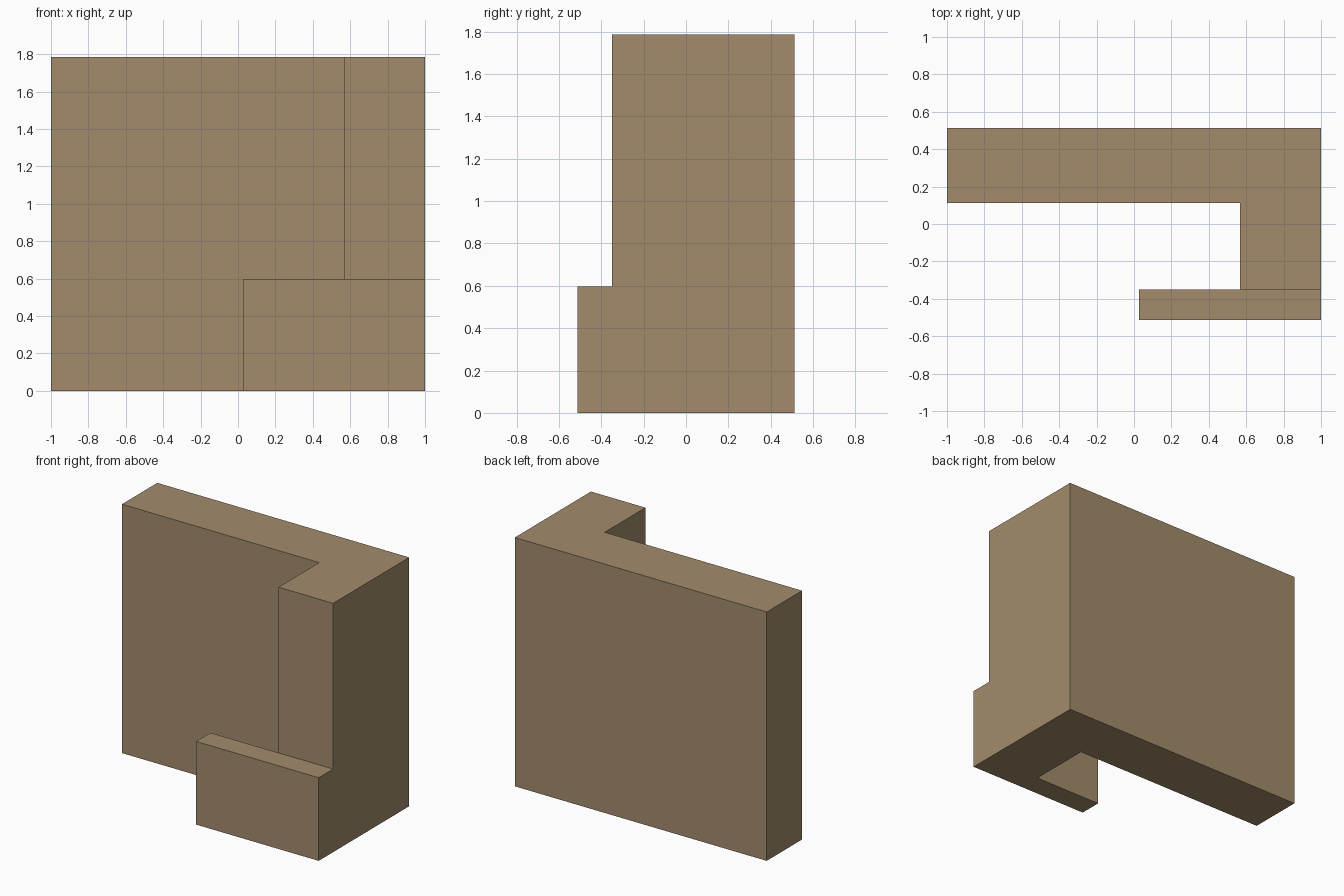
import bpy, bmesh
from mathutils import Vector

if "Cube" in bpy.data.objects:
    bpy.data.objects.remove(bpy.data.objects["Cube"])

TOP, LIP_TOP = 1.786, 0.597

tan = bpy.data.materials.new("tan")
tan.diffuse_color = (0.36, 0.26, 0.15, 1)
tan.use_nodes = True
tan.node_tree.nodes["Principled BSDF"].inputs["Base Color"].default_value = tan.diffuse_color

bm = bmesh.new()
points = {}


def footprint(outline):
    """Ground face whose corners are shared with neighbouring faces."""
    for p in outline:
        if p not in points:
            points[p] = bm.verts.new((*p, 0))
    return bm.faces.new([points[p] for p in outline])


def raise_faces(faces, height):
    """Extrude faces upward and return nothing but the moved geometry."""
    geom = bmesh.ops.extrude_face_region(bm, geom=faces)["geom"]
    verts = [g for g in geom if isinstance(g, bmesh.types.BMVert)]
    bmesh.ops.translate(bm, verts=verts, vec=Vector((0, 0, height)))
    return [g for g in geom if isinstance(g, bmesh.types.BMFace)]


# Back wall with side return, and the low front lip
wall = footprint([(-1, 0.112), (0.567, 0.112), (0.567, -0.35),
                  (1, -0.35), (1, 0.513), (-1, 0.513)])
lip = footprint([(0.027, -0.513), (1, -0.513), (1, -0.35),
                 (0.567, -0.35), (0.027, -0.35)])

# Raise both to lip height, then only the wall to full height
tops = raise_faces([wall, lip], LIP_TOP)
wall_top = max(tops, key=lambda f: f.calc_center_median().y)
raise_faces([wall_top], TOP - LIP_TOP)

# Merge coplanar faces
bmesh.ops.recalc_face_normals(bm, faces=bm.faces[:])
bmesh.ops.dissolve_limit(bm, angle_limit=0.01, verts=bm.verts[:], edges=bm.edges[:])
bmesh.ops.recalc_face_normals(bm, faces=bm.faces[:])

mesh = bpy.data.meshes.new("hooked_wall")
bm.to_mesh(mesh)
bm.free()
mesh.materials.append(tan)
bpy.context.collection.objects.link(bpy.data.objects.new("hooked_wall", mesh))
